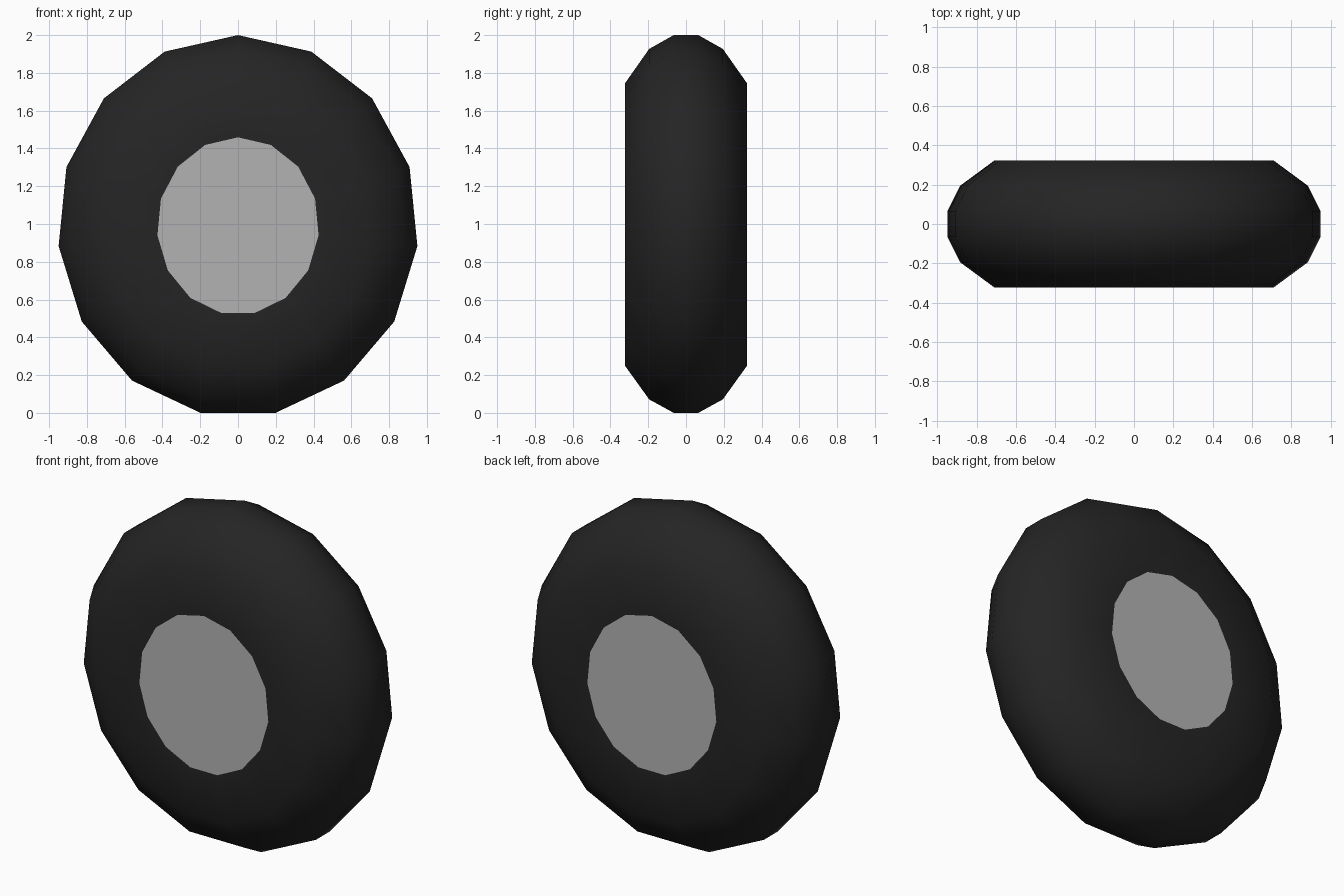
import bpy, bmesh
from math import sin, cos, pi, radians

if "Cube" in bpy.data.objects:
    bpy.data.objects.remove(bpy.data.objects["Cube"])

SIDES, CZ = 15, 0.989


def material(name, c):
    m = bpy.data.materials.new(name)
    m.diffuse_color = (c, c, c, 1)
    m.use_nodes = True
    m.node_tree.nodes["Principled BSDF"].inputs["Base Color"].default_value = m.diffuse_color
    return m


def ring(bm, rx, rz, y):
    return [bm.verts.new((rx * sin(2 * pi * i / SIDES), y, CZ + rz * cos(2 * pi * i / SIDES)))
            for i in range(SIDES)]


def finish(bm, name, mat, smooth):
    bmesh.ops.recalc_face_normals(bm, faces=bm.faces)
    for f in bm.faces:
        f.smooth = smooth
    me = bpy.data.meshes.new(name)
    bm.to_mesh(me)
    bm.free()
    me.materials.append(mat)
    ob = bpy.data.objects.new(name, me)
    bpy.context.collection.objects.link(ob)
    return ob


rubber = material("rubber", 0.018)
metal = material("metal", 0.45)

# Tyre: half profile (x radius, z radius, y), mirrored across the width
half = [(0.429, 0.47, 0.323), (0.714, 0.756, 0.323), (0.889, 0.938, 0.195), (0.955, 1.011, 0.065)]
profile = [(a, b, -y) for a, b, y in half] + half[::-1]
bm = bmesh.new()
rings = [ring(bm, *p) for p in profile]
for a, b in zip(rings, rings[1:]):
    for i in range(SIDES):
        j = (i + 1) % SIDES
        bm.faces.new((a[i], a[j], b[j], b[i]))
finish(bm, "tyre", rubber, True)

# Flat hub discs closing both sides
for name, s in (("front_hub", -1), ("back_hub", 1)):
    bm = bmesh.new()
    f = bm.faces.new(ring(bm, 0.429, 0.47, s * 0.323))
    f.normal_update()
    if f.normal.y * s < 0:
        f.normal_flip()
    f.smooth = False
    me = bpy.data.meshes.new(name)
    bm.to_mesh(me)
    bm.free()
    me.materials.append(metal)
    bpy.context.collection.objects.link(bpy.data.objects.new(name, me))
